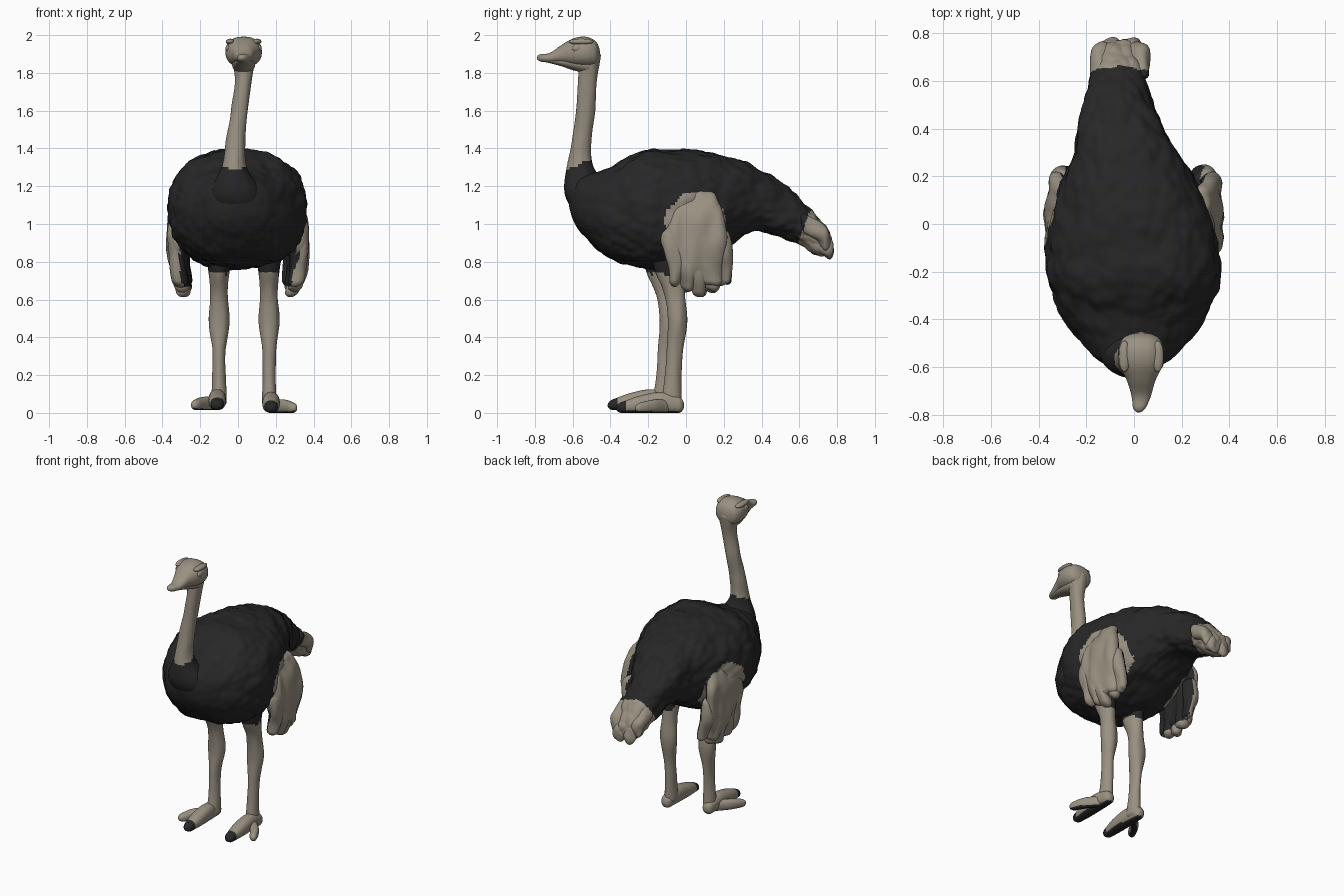
import bpy, bmesh, math
from mathutils import Vector, noise

if "Cube" in bpy.data.objects:
    bpy.data.objects.remove(bpy.data.objects["Cube"], do_unlink=True)


def material(name, *rgb):
    mat = bpy.data.materials.new(name)
    mat.use_nodes = True
    mat.diffuse_color = (*rgb, 1)
    shader = mat.node_tree.nodes["Principled BSDF"]
    shader.inputs["Base Color"].default_value = (*rgb, 1)
    return mat


MATERIALS = [material("warm grey tan", .32, .28, .22),
             material("soft black", .02, .02, .021)]
TAN, BLACK = range(len(MATERIALS))


def spline(rows, t):
    """Catmull-Rom interpolation of whole rows, with t from zero to one."""
    last = len(rows) - 1
    start = min(int(t * last), last - 1)
    t = t * last - start
    near = [rows[max(0, min(last, start + step))] for step in (-1, 0, 1, 2)]
    return [b + t / 2 * (c - a + t * (2 * a - 5 * b + 4 * c - d + t * (3 * (b - c) + d - a)))
            for a, b, c, d in zip(*near)]


def loft(name, axis, start, end, rows, cap=.03, segments=28, rings=40,
         squareness=2, relief=None, paint=None):
    """Skin evenly spaced rows of (centre, centre, radius, radius); both ends are rounded."""
    bm = bmesh.new()
    loops = []
    for ring in range(rings + 1):
        t = (1 - math.cos(math.pi * ring / rings)) / 2
        along = start + (end - start) * t
        u, v, wide, deep = spline(rows, t)
        inset = min(1, (end - along) / cap, (along - start) / cap)
        rounding = max(.02, math.sqrt(max(0, inset * (2 - inset))))
        loop = []
        for segment in range(segments):
            angle = math.tau * segment / segments
            c, s = [math.copysign(abs(value) ** (2 / squareness), value)
                    for value in (math.cos(angle), math.sin(angle))]
            p, q = u + wide * rounding * c, v + deep * rounding * s
            loop.append(bm.verts.new((p, along, q) if axis == "Y" else (p, q, along)))
        loops.append(loop)
    for lower, upper in zip(loops, loops[1:]):
        for i in range(segments):
            bm.faces.new((lower[i - 1], lower[i], upper[i], upper[i - 1]))
    bm.faces.new(loops[0])
    bm.faces.new(loops[-1])
    bmesh.ops.recalc_face_normals(bm, faces=bm.faces)
    bm.normal_update()
    if relief:
        for vert in bm.verts:
            vert.co += vert.normal * relief(vert.co)
        bm.normal_update()
    for face in bm.faces:
        face.smooth = True
        if paint:
            face.material_index = paint(face.calc_center_median(), face.normal)
    mesh = bpy.data.meshes.new(name)
    bm.to_mesh(mesh)
    bm.free()
    for mat in MATERIALS:
        mesh.materials.append(mat)
    bpy.context.collection.objects.link(bpy.data.objects.new(name, mesh))


# Surface relief: overlapping feather cells on the body, long flutes on the plumes
def feathers(point):
    cell = noise.voronoi(point * Vector((1, 0, 0)) * Vector((19, 0, 0)) +
                         Vector((0, point.y * 13, point.z * 19)))[0][0]
    chest_fade = min(1, max(.25, (point.y + .66) * 3))
    return chest_fade * (.016 * (.5 - cell) + .014 * noise.noise(point * 9))


def wing_flutes(point):
    return .022 * noise.noise(Vector((point.x * 9, point.y * 17, point.z * 6)))


def tail_flutes(point):
    return .016 * noise.noise(Vector((point.x * 19, point.y * 6, point.z * 14)))


def skin_folds(point):
    return .004 * noise.noise(Vector((point.x * 30, point.y * 30, point.z * 5)))


# Colour rules
def paint_tail(centre, normal):
    ragged = .02 * noise.noise(centre * 14)
    return TAN if centre.y > .58 + (centre.z - .88) * .4 + ragged else BLACK


def paint_body(centre, normal):
    patch = math.hypot((centre.y - .05) / .16, (centre.z - 1) / .17)
    if patch + noise.noise(centre * 14) / 10 < 1 and abs(centre.x + .03) > .2:
        return TAN
    return paint_tail(centre, normal)


def paint_neck(centre, normal):
    ragged = .01 * noise.noise(centre * 30)
    return BLACK if centre.z < 1.57 + centre.y * .45 + ragged else TAN


def paint_leg(centre, normal):
    return BLACK if centre.z > .735 - max(0, centre.y + .07) else TAN


# Body running back into the tail
loft("feathered_body", "Y", -.62, .77,
     [(0, 1.12, .13, .12), (0, 1.06, .28, .23), (0, 1.08, .36, .31), (-.01, 1.08, .35, .31),
      (-.02, 1.11, .28, .26), (-.05, 1.13, .19, .17), (-.07, 1.03, .13, .13),
      (-.06, .89, .09, .08)],
     cap=.07, segments=150, rings=180, squareness=2.35, relief=feathers, paint=paint_body)

# Drooping tail plumes, staggered in two layers
for i in range(5):
    x, layer = -.14 + .04 * i, i % 2
    tops = (1.02, .97, .91)
    loft(f"tail_plume_{i + 1}", "Y", .6, .76 + .02 * layer,
         [(x, top - .05 * layer, .045, .06) for top in tops],
         relief=tail_flutes, paint=paint_tail)

# Neck rising out of a dark feathered collar
loft("neck", "Z", 1, 1.92,
     [(0, -.46, .12, .1), (-.01, -.52, .14, .12), (-.02, -.56, .065, .07),
      (-.01, -.55, .05, .05), (.01, -.53, .045, .05), (.03, -.52, .045, .05),
      (.03, -.51, .07, .06)],
     segments=40, rings=90, relief=skin_folds, paint=paint_neck)

# Head with a flat beak and a separate lower jaw
HEAD_X = .03
loft("head_and_beak", "Y", -.79, -.455,
     [(HEAD_X - .01, 1.88, .025, .02), (HEAD_X, 1.88, .04, .025), (HEAD_X, 1.9, .06, .05),
      (HEAD_X, 1.91, .09, .075), (HEAD_X, 1.91, .095, .08), (HEAD_X, 1.9, .07, .06)],
     segments=40, squareness=2.3)
loft("lower_jaw", "Y", -.77, -.49,
     [(HEAD_X, 1.87, .02, .01), (HEAD_X, 1.86, .04, .02), (HEAD_X, 1.85, .06, .04),
      (HEAD_X, 1.84, .06, .05)])

# Paired parts: the right leg stands nearer the middle, further forward and slightly raised
LEG = [(-.08, .04, .055), (-.07, .035, .045), (-.06, .035, .045), (-.045, .055, .05),
       (-.06, .046, .055), (-.09, .06, .085), (-.07, .09, .11)]
MAIN_TOE = [(.03, .025), (.045, .045), (.045, .055), (.035, .04)]
OUTER_TOE = [(.13, .025), (.08, .035), (0, .035)]
WING = [(.3, .11, .03, .09), (.32, .06, .05, .14), (.325, .04, .055, .165),
        (.315, .06, .055, .14), (.27, .06, .04, .08)]

for word, side, leg_x, forward, lift in (("left", 1, .165, 0, 0),
                                         ("right", -1, -.1, .045, .015)):
    def paint_toe(centre, normal):
        sole = normal.z < -.65 and centre.z < .05
        return BLACK if sole or centre.y < -.32 - forward else TAN

    def paint_wing(centre, normal):
        return BLACK if normal.x * side < -.35 and centre.z > .67 else TAN

    # Eye and brow ridge
    loft(f"{word}_eye", "Y", -.605, -.545,
         [(HEAD_X + side * .08, 1.93, .016, .022)] * 2, segments=16, rings=12)
    loft(f"{word}_brow", "Y", -.62, -.49,
         [(HEAD_X + side * .07, 1.965, .024, .016)] * 2, cap=.06, segments=16, rings=16)

    # Leg and two-toed foot
    loft(f"{word}_leg", "Z", .03, .93,
         [(leg_x, y - forward, wide, deep) for y, wide, deep in LEG],
         rings=60, relief=skin_folds, paint=paint_leg)
    loft(f"{word}_main_toe", "Y", -.37 - forward, -.01 - forward,
         [(leg_x + side * .01, tall + lift, wide, tall) for wide, tall in MAIN_TOE],
         squareness=2.3, paint=paint_toe)
    loft(f"{word}_outer_toe", "Y", -.27 - forward, -.07 - forward,
         [(leg_x + side * out, wide + lift, wide, wide) for out, wide in OUTER_TOE],
         squareness=2.3, paint=paint_toe)

    # Drooping wing, pale outside and dark inside, fringed with plumes
    loft(f"{word}_wing", "Z", .67, 1.18, [(side * x, *rest) for x, *rest in WING],
         segments=64, rings=60, squareness=2.3, relief=wing_flutes, paint=paint_wing)
    for i in range(5):
        x, y = .335 - .01 * i, -.06 + .065 * i
        low = .61 + .03 * abs(i - 2)
        loft(f"{word}_wing_plume_{i + 1}", "Z", low, low + .3,
             [(side * (x - .03), y, .035, .035), (side * x, y, .043, .05),
              (side * x, y - .02, .03, .04)],
             relief=wing_flutes, paint=paint_wing)
